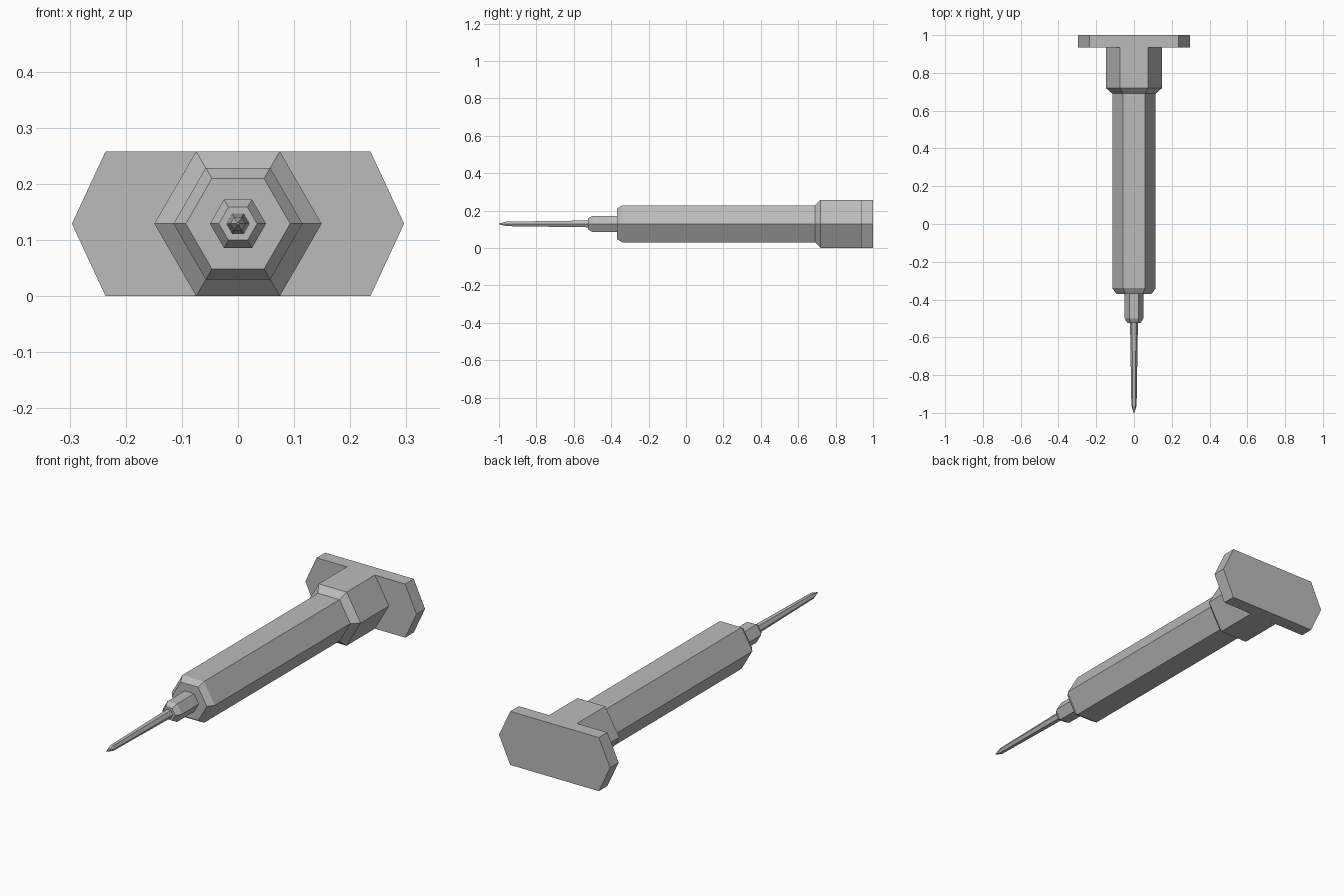
import bpy
import bmesh
from math import cos, sin, pi

cube = bpy.data.objects.get("Cube")
if cube:
    bpy.data.objects.remove(cube, do_unlink=True)

AXIS_Z = 0.129

grey = bpy.data.materials.new("plain grey")
grey.use_nodes = True
colour = (0.5, 0.5, 0.5, 1.0)
grey.diffuse_color = colour
grey.node_tree.nodes["Principled BSDF"].inputs["Base Color"].default_value = colour


def hexagon(radius):
    """Six (x, z) corners with points to the left and right."""
    return [(radius * cos(i * pi / 3), radius * sin(i * pi / 3)) for i in range(6)]


def loft(name, sections):
    """Join (y, outline) sections along the y axis and cap both ends."""
    bm = bmesh.new()
    rings = [[bm.verts.new((x, y, AXIS_Z + z)) for x, z in outline]
             for y, outline in sections]
    for a, b in zip(rings, rings[1:]):
        for i in range(len(a)):
            j = (i + 1) % len(a)
            bm.faces.new((a[i], a[j], b[j], b[i]))
    bm.faces.new(rings[0])
    bm.faces.new(rings[-1])
    bmesh.ops.recalc_face_normals(bm, faces=bm.faces[:])
    mesh = bpy.data.meshes.new(name)
    bm.to_mesh(mesh)
    bm.free()
    mesh.materials.append(grey)
    obj = bpy.data.objects.new(name, mesh)
    bpy.context.collection.objects.link(obj)


def hex_part(name, profile):
    loft(name, [(y, hexagon(r)) for y, r in profile])


# Slender needle with a pointed tip
hex_part("needle", [(-1.0, 0.002), (-0.96, 0.014), (-0.515, 0.021)])
# Small chamfered collar holding the needle
hex_part("collar", [(-0.525, 0.034), (-0.5, 0.05), (-0.365, 0.05)])
# Long barrel with a chamfered nose
hex_part("barrel", [(-0.37, 0.093), (-0.34, 0.115), (0.7, 0.115)])
# Wider sleeve at the rear
hex_part("rear_sleeve", [(0.69, 0.115), (0.72, 0.149), (0.935, 0.149)])

# Wide finger flange: a stretched hexagon plate
flange = [(0.296, 0), (0.236, AXIS_Z), (-0.236, AXIS_Z),
          (-0.296, 0), (-0.236, -AXIS_Z), (0.236, -AXIS_Z)]
loft("finger_flange", [(0.935, flange), (1.0, flange)])
